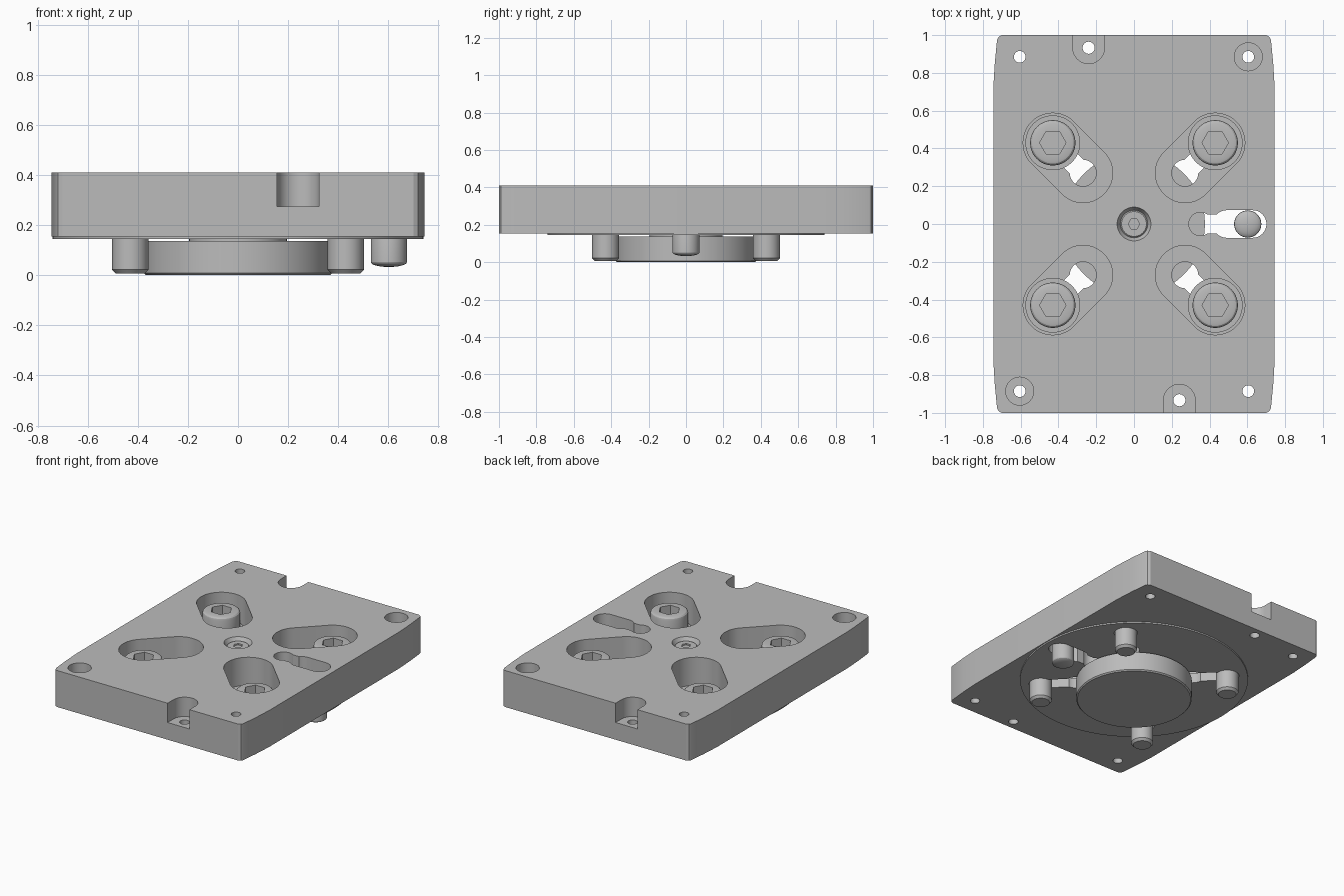
import bpy, bmesh, math
from mathutils import Matrix

if "Cube" in bpy.data.objects:
    bpy.data.objects.remove(bpy.data.objects["Cube"], do_unlink=True)

# One plain machined-metal colour
metal = bpy.data.materials.new("grey metal")
metal.use_nodes = True
colour = (0.5, 0.5, 0.5, 1)
metal.diffuse_color = colour
metal.node_tree.nodes["Principled BSDF"].inputs["Base Color"].default_value = colour

BOTTOM, TOP = 0.155, 0.41
SEG = 48


def make(name, bm):
    bmesh.ops.remove_doubles(bm, verts=bm.verts, dist=1e-5)
    bmesh.ops.recalc_face_normals(bm, faces=bm.faces)
    mesh = bpy.data.meshes.new(name)
    bm.to_mesh(mesh)
    bm.free()
    mesh.materials.append(metal)
    ob = bpy.data.objects.new(name, mesh)
    bpy.context.collection.objects.link(ob)
    return ob


def prism(name, pts, z0, z1):
    """Extrude a flat outline between two heights."""
    bm = bmesh.new()
    face = bm.faces.new([bm.verts.new((x, y, z0)) for x, y in pts])
    ext = bmesh.ops.extrude_face_region(bm, geom=[face])
    for v in ext["geom"]:
        if isinstance(v, bmesh.types.BMVert):
            v.co.z = z1
    return make(name, bm)


def lathe(name, profile, at=(0, 0)):
    """Spin a radius/height profile about an upright axis."""
    bm = bmesh.new()
    vs = [bm.verts.new((r, 0, z)) for r, z in profile]
    es = [bm.edges.new(p) for p in zip(vs, vs[1:])]
    bmesh.ops.spin(bm, geom=vs + es, cent=(0, 0, 0), axis=(0, 0, 1),
                   angle=2 * math.pi, steps=SEG)
    bmesh.ops.remove_doubles(bm, verts=bm.verts, dist=1e-5)
    bm.transform(Matrix.Translation((at[0], at[1], 0)))
    return make(name, bm)


def circle(cx, cy, r, n=SEG):
    return [(cx + r * math.cos(2 * math.pi * i / n),
             cy + r * math.sin(2 * math.pi * i / n)) for i in range(n)]


def pill(a, b, r):
    """Round-ended slot outline from point a to point b."""
    ang = math.atan2(b[1] - a[1], b[0] - a[0])
    half = SEG // 2
    pts = []
    for (cx, cy), start in ((b, ang - math.pi / 2), (a, ang + math.pi / 2)):
        for i in range(half + 1):
            t = start + math.pi * i / half
            pts.append((cx + r * math.cos(t), cy + r * math.sin(t)))
    return pts


def boolean(ob, tool, op="DIFFERENCE"):
    tool.hide_render = True
    mod = ob.modifiers.new("bool", "BOOLEAN")
    mod.operation, mod.object, mod.solver = op, tool, "EXACT"
    bpy.context.view_layer.objects.active = ob
    bpy.ops.object.modifier_apply(modifier=mod.name)
    bpy.data.objects.remove(tool, do_unlink=True)


def cut(ob, pts, z0=0.0, z1=0.6):
    boolean(ob, prism("cutter", pts, z0, z1))


def smooth(ob):
    bpy.ops.object.select_all(action="DESELECT")
    ob.select_set(True)
    bpy.context.view_layer.objects.active = ob
    bpy.ops.object.shade_smooth_by_angle(angle=math.radians(25))


# Base plate with clipped corners and slightly tapered long sides
corner = [(0.745, 0.72), (0.737, 0.85), (0.725, 0.975), (0.718, 0.99), (0.70, 1.0)]
right = [(x, -y) for x, y in reversed(corner)] + corner
outline = right + [(-x, -y) for x, y in right]
plate = prism("base_plate", outline, BOTTOM, TOP)

# Thin round pad raised from the underside
boolean(plate, prism("pad", circle(0, 0, 0.74, 128), 0.145, 0.2), "UNION")

# Four diagonal pockets, each with a necked through slot in its floor
FLOOR = 0.215
for sx in (-1, 1):
    for sy in (-1, 1):
        outer, inner = (0.43 * sx, 0.43 * sy), (0.27 * sx, 0.27 * sy)
        cut(plate, pill(inner, outer, 0.157), FLOOR)
        cut(plate, circle(*outer, 0.076))
        cut(plate, circle(*inner, 0.07))
        cut(plate, pill(inner, outer, 0.052))

# Keyhole slot for the locating pin
cut(plate, pill((0.49, 0), (0.628, 0), 0.073))
cut(plate, circle(0.352, 0, 0.062))
cut(plate, pill((0.352, 0), (0.5, 0), 0.05))

# Mounting holes, corner counterbores and open edge notches
for s in (-1, 1):
    cut(plate, circle(0.605 * s, 0.885 * s, 0.031))
    cut(plate, circle(-0.605 * s, 0.885 * s, 0.031))
    cut(plate, circle(0.605 * s, 0.885 * s, 0.074), 0.275)
    cut(plate, circle(0.24 * s, -0.933 * s, 0.032))
    cut(plate, pill((0.24 * s, -0.933 * s), (0.24 * s, -1.2 * s), 0.084), 0.275)

# Conical seat for the centre screw
boolean(plate, lathe("cutter", [(0, 0.38), (0.073, 0.38), (0.09, 0.411),
                                (0.09, 0.45), (0, 0.45)]))
smooth(plate)

# Socket-head screws standing through the slots
HEAD = 0.36
screw = lathe("corner_screw", [
    (0, 0.006), (0.058, 0.006), (0.072, 0.022), (0.072, FLOOR + 0.01),
    (0.12, FLOOR + 0.01), (0.12, HEAD - 0.022), (0.117, HEAD - 0.01),
    (0.11, HEAD - 0.003), (0.1, HEAD), (0, HEAD)])
cut(screw, circle(0, 0, 0.07, 6), HEAD - 0.075, HEAD + 0.1)
smooth(screw)
washer = lathe("screw_washer", [
    (0.074, FLOOR), (0.145, FLOOR), (0.145, FLOOR + 0.012),
    (0.074, FLOOR + 0.012), (0.074, FLOOR)])
smooth(washer)
for part in (screw, washer):
    for i, (sx, sy) in enumerate(((1, 1), (-1, 1), (-1, -1), (1, -1))):
        ob = part if i == 0 else part.copy()
        if i:
            bpy.context.collection.objects.link(ob)
        ob.location = (0.43 * sx, 0.43 * sy, 0)

# Centre screw with a small hex socket
centre = lathe("centre_screw", [(0, 0.30), (0.072, 0.30), (0.072, 0.384),
                                (0.066, 0.39), (0, 0.39)])
cut(centre, circle(0, 0, 0.03, 6), 0.34, 0.45)
smooth(centre)

# Round puck below, joined to the plate by a short spacer
smooth(lathe("lower_puck", [
    (0, 0), (0.368, 0), (0.376, 0.008), (0.376, 0.137),
    (0.195, 0.137), (0.195, 0.15), (0, 0.15)]))

# Locating pin with domed ends
dome = [(0.072 * math.sin(t), math.cos(t)) for t in
        [math.pi / 2 * i / 6 for i in range(7)]]
smooth(lathe("locating_pin",
             [(r, 0.052 - 0.019 * c) for r, c in dome] +
             [(r, 0.23 + 0.025 * c) for r, c in reversed(dome)], (0.602, 0)))
